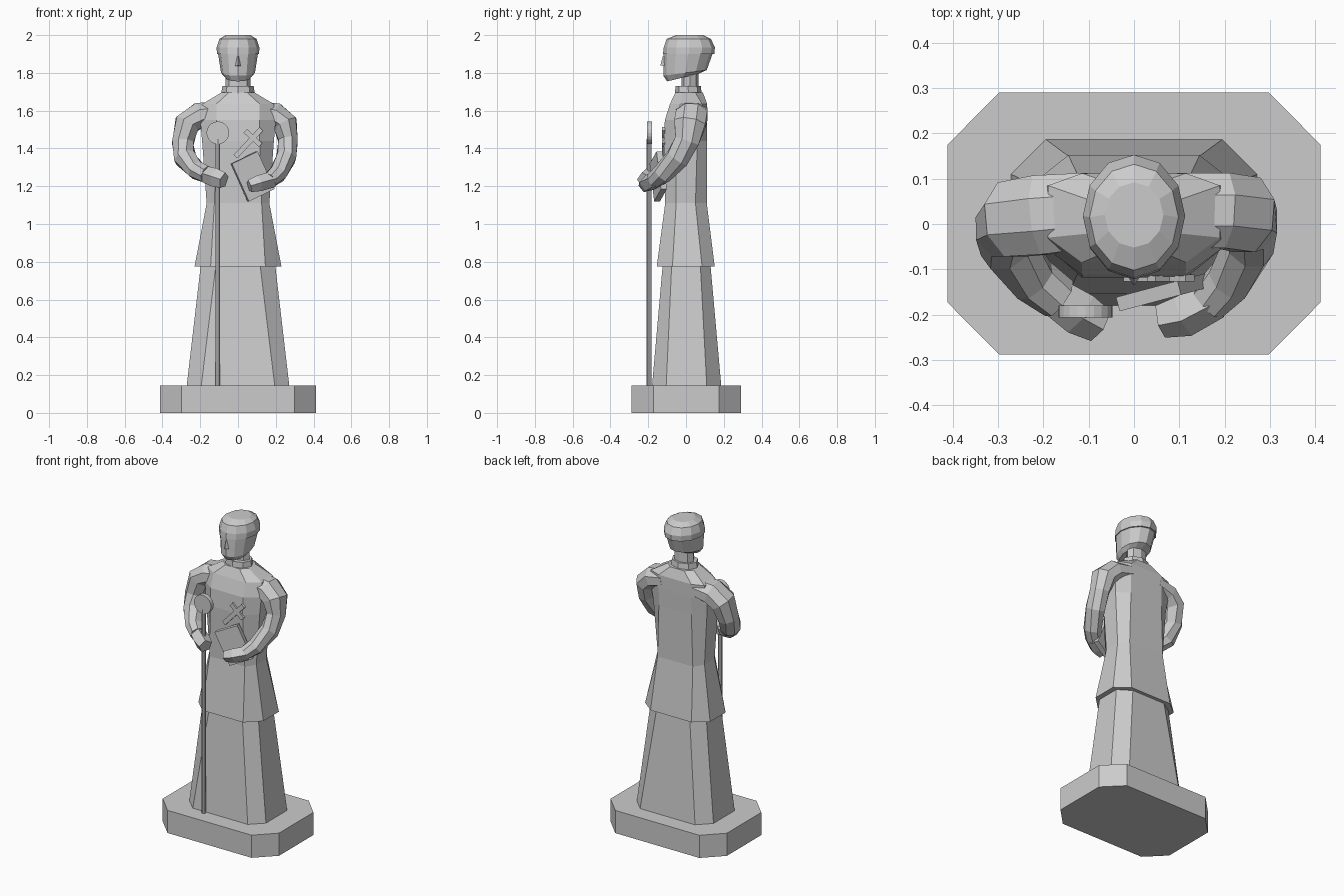
import bpy, bmesh, math
from mathutils import Vector, Matrix


def finish(name, bm):
    bmesh.ops.recalc_face_normals(bm, faces=bm.faces)
    me = bpy.data.meshes.new(name)
    bm.to_mesh(me)
    bm.free()
    ob = bpy.data.objects.new(name, me)
    bpy.context.collection.objects.link(ob)
    return ob


def loft(name, rings):
    bm = bmesh.new()
    vs = [[bm.verts.new(p) for p in r] for r in rings]
    n = len(vs[0])
    for a, b in zip(vs, vs[1:]):
        for i in range(n):
            j = (i + 1) % n
            bm.faces.new((a[i], a[j], b[j], b[i]))
    bm.faces.new(vs[0])
    bm.faces.new(vs[-1])
    return finish(name, bm)


def octo(z, x, yf, yb, cx, cf, cb):
    # eight-sided ring: half width, front, back, corner x, corner front y, corner back y
    return [(-cx, yf, z), (cx, yf, z), (x, cf, z), (x, cb, z),
            (cx, yb, z), (-cx, yb, z), (-x, cb, z), (-x, cf, z)]


def oval(z, rx, yf, yb, n=12, tilt=0.0):
    # oval ring; tilt lowers the front and raises the back
    pts = []
    for i in range(n):
        a = 2 * math.pi * i / n
        c = math.cos(a)
        pts.append((rx * math.sin(a), (yf + yb) / 2 - (yb - yf) / 2 * c, z - tilt * c))
    return pts


def limb(name, path, n=6):
    # path entries: x, y, z, radius along depth, radius across
    P = [Vector(p[:3]) for p in path]
    rings = []
    for i, p in enumerate(path):
        t = (P[min(i + 1, len(P) - 1)] - P[max(i - 1, 0)]).normalized()
        u = Vector((0, 1, 0))
        u = (u - t * u.dot(t)).normalized()
        v = t.cross(u)
        rings.append([P[i] + u * p[3] * math.cos(a) + v * p[4] * math.sin(a)
                      for a in [2 * math.pi * (k + 0.5) / n for k in range(n)]])
    return loft(name, rings)


def boxes(name, parts, mat):
    bm = bmesh.new()
    for c, s in parts:
        bmesh.ops.create_cube(bm, size=1, matrix=mat @ Matrix.Translation(c) @ Matrix.Diagonal((*s, 1)))
    return finish(name, bm)


def rod(name, r, depth, mat, n):
    bm = bmesh.new()
    bmesh.ops.create_cone(bm, cap_ends=True, segments=n, radius1=r, radius2=r, depth=depth, matrix=mat)
    return finish(name, bm)


# plinth
loft("plinth", [octo(z, 0.412, -0.288, 0.29, 0.298, -0.173, 0.175) for z in (0, 0.145)])

# long robe and coat with shoulders
loft("robe", [octo(0.14, 0.272, -0.18, 0.187, 0.195, -0.105, 0.11),
              octo(0.80, 0.195, -0.122, 0.128, 0.115, -0.075, 0.075)])
loft("coat", [octo(0.775, 0.23, -0.155, 0.152, 0.145, -0.072, 0.085),
              octo(1.11, 0.166, -0.11, 0.11, 0.125, -0.052, 0.05),
              octo(1.44, 0.19, -0.118, 0.11, 0.115, -0.052, 0.06),
              octo(1.55, 0.20, -0.112, 0.112, 0.115, -0.05, 0.075),
              octo(1.635, 0.19, -0.085, 0.112, 0.115, -0.03, 0.085),
              octo(1.695, 0.09, -0.057, 0.09, 0.05, -0.02, 0.05)])

# collar, neck
loft("collar", [oval(1.68, 0.09, -0.06, 0.085, 8), oval(1.73, 0.083, -0.055, 0.078, 8)])
loft("neck", [oval(1.72, 0.066, -0.025, 0.065, 8), oval(1.82, 0.066, -0.025, 0.065, 8)])

# head and cap
loft("head", [oval(1.775, 0.068, -0.1, 0.065, tilt=0.02),
              oval(1.80, 0.09, -0.12, 0.11, tilt=0.015),
              oval(1.905, 0.106, -0.118, 0.142)])
loft("cap", [oval(1.90, 0.112, -0.122, 0.15), oval(1.935, 0.113, -0.118, 0.153),
             oval(1.98, 0.098, -0.102, 0.132), oval(2.0, 0.065, -0.052, 0.092)])
loft("nose", [[(-0.018, -0.11, 1.835), (0.018, -0.11, 1.835), (0, -0.136, 1.84)],
              [(-0.008, -0.11, 1.89), (0.008, -0.11, 1.89), (0, -0.122, 1.89)]])

# sleeves
limb("staff_sleeve", [(-0.10, 0.03, 1.595, 0.09, 0.06), (-0.205, 0.02, 1.575, 0.095, 0.073),
                      (-0.27, 0.01, 1.53, 0.09, 0.072), (-0.292, -0.01, 1.43, 0.07, 0.062),
                      (-0.28, -0.05, 1.35, 0.065, 0.062), (-0.22, -0.125, 1.285, 0.055, 0.052),
                      (-0.165, -0.165, 1.262, 0.05, 0.048)], 8)
limb("book_sleeve", [(0.10, 0.03, 1.595, 0.09, 0.06), (0.195, 0.03, 1.575, 0.09, 0.073),
                     (0.25, 0.02, 1.53, 0.09, 0.07), (0.265, 0.005, 1.44, 0.07, 0.055),
                     (0.255, -0.045, 1.35, 0.065, 0.055), (0.21, -0.125, 1.265, 0.055, 0.05),
                     (0.165, -0.17, 1.23, 0.048, 0.042)], 8)

# hands
limb("staff_hand", [(-0.18, -0.155, 1.265, 0.045, 0.045), (-0.12, -0.195, 1.245, 0.052, 0.052),
                    (-0.075, -0.222, 1.23, 0.042, 0.045)], 5)
limb("book_hand", [(0.18, -0.165, 1.235, 0.045, 0.045), (0.11, -0.20, 1.215, 0.05, 0.045),
                   (0.06, -0.212, 1.20, 0.04, 0.035)], 5)

# staff with disc head
rod("staff", 0.013, 1.31, Matrix.Translation((-0.107, -0.195, 0.795)), 8)
rod("staff_disc", 0.06, 0.026,
    Matrix.Translation((-0.107, -0.193, 1.483)) @ Matrix.Rotation(math.pi / 2, 4, 'X'), 20)

# book
M = (Matrix.Translation((0.077, -0.147, 1.252)) @ Matrix.Rotation(math.radians(15), 4, 'Z')
     @ Matrix.Rotation(math.radians(-25), 4, 'Y'))
boxes("book", [((0, 0, 0), (0.155, 0.032, 0.22))], M)

# chest cross
M = Matrix.Translation((0.055, -0.119, 1.43)) @ Matrix.Rotation(math.radians(43), 4, 'Y')
boxes("chest_cross", [((0, 0, 0), (0.027, 0.016, 0.2)), ((0, 0, 0.035), (0.11, 0.016, 0.027))], M)
